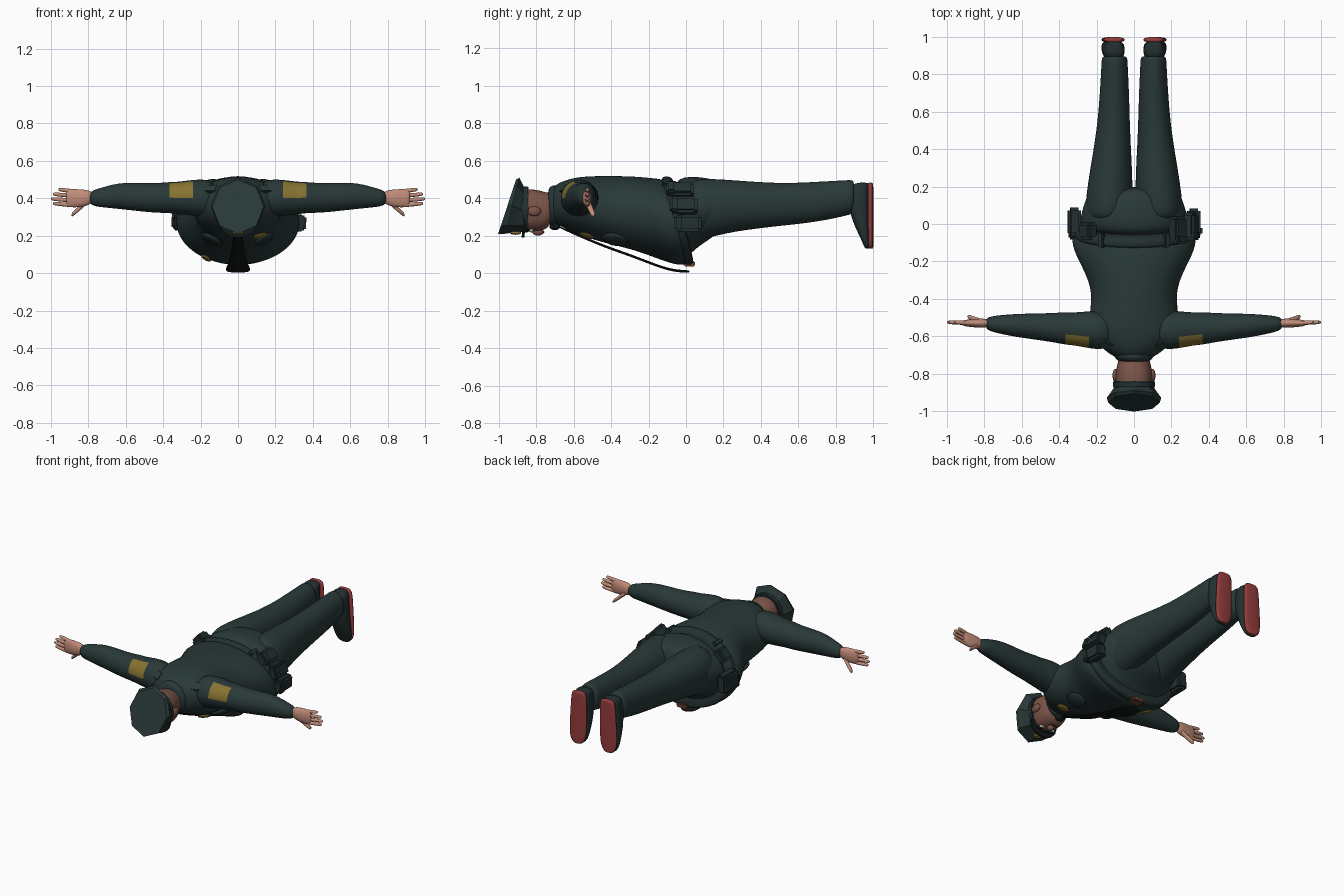
import bpy, bmesh, math
from mathutils import Vector

if "Cube" in bpy.data.objects:
    bpy.data.objects.remove(bpy.data.objects["Cube"], do_unlink=True)


def material(name, *colour):
    mat = bpy.data.materials.new(name)
    mat.use_nodes = True
    mat.diffuse_color = (*colour, 1)
    shader = mat.node_tree.nodes["Principled BSDF"]
    shader.inputs["Base Color"].default_value = (*colour, 1)
    shader.inputs["Roughness"].default_value = 0.8
    return mat


UNIFORM = material("dark green cloth", .022, .04, .04)
LEATHER = material("dark green leather", .017, .03, .03)
BLACK = material("black cloth", .007, .01, .01)
FACE = material("brown skin", .2, .09, .065)
HAND = material("light skin", .53, .26, .19)
GOLD = material("gold patch", .24, .17, .03)
RED = material("red sole", .3, .045, .045)
BROWN = material("brown buckle", .15, .05, .03)
WHITE = material("eye white", .6, .6, .55)


def finish(name, bm, mat, angle=None):
    """Turn a bmesh into a smooth object, with sharp edges kept above the angle."""
    bmesh.ops.recalc_face_normals(bm, faces=bm.faces)
    mesh = bpy.data.meshes.new(name)
    bm.to_mesh(mesh)
    bm.free()
    mesh.materials.append(mat)
    obj = bpy.data.objects.new(name, mesh)
    bpy.context.collection.objects.link(obj)
    if angle is None:
        mesh.shade_smooth()
    else:
        bpy.ops.object.select_all(action='DESELECT')
        obj.select_set(True)
        bpy.context.view_layer.objects.active = obj
        bpy.ops.object.shade_smooth_by_angle(angle=math.radians(angle))
    return obj


def loft(name, axis, rows, mat, centre=lambda t: 0, slant=lambda t: 0,
         side=1, sides=16, power=2, rounded=True):
    """Skin rounded sections, each given as (station, half width, low, high)."""
    bm = bmesh.new()
    rings = []
    for station, width, low, high in rows:
        middle, half, ring = (low + high) / 2, (high - low) / 2, []
        for i in range(sides):
            turn = math.tau * i / sides
            u, v = (math.copysign(abs(f) ** (2 / power), f)
                    for f in (math.cos(turn), math.sin(turn)))
            across = centre(station) + u * width
            along = station + slant(station) * v * half
            other = middle + v * half
            point = {'x': (along, across, other), 'y': (across, along, other),
                     'z': (across, other, along)}[axis]
            ring.append(bm.verts.new((point[0] * side, *point[1:])))
        rings.append(ring)
    for a, b in zip(rings, rings[1:]):
        for i in range(sides):
            bm.faces.new((a[i - 1], a[i], b[i], b[i - 1]))
    bm.faces.new(rings[0])
    bm.faces.new(rings[-1])
    obj = finish(name, bm, mat, None if rounded else 30)
    if rounded:
        modifier = obj.modifiers.new("smooth", 'SUBSURF')
        modifier.levels = modifier.render_levels = 2
    return obj


def finger(name, start, end, radius, side):
    """Skin a short tapered rod that runs along x."""
    start, end, rows = Vector(start), Vector(end), []
    for part, scale in ((0, 1), (.1, 1), (.5, 1), (.9, .9), (1, .6)):
        x, y, z = start.lerp(end, part)
        rows.append((x, radius * scale, z - radius * scale, z + radius * scale))
    return loft(name, 'x', rows, HAND, side=side, sides=8,
                centre=lambda x: start.y + (end.y - start.y) * (x - start.x) / (end.x - start.x))


def box(name, location, size, mat, rotation=(0, 0, 0)):
    bm = bmesh.new()
    bmesh.ops.create_cube(bm, size=1)
    bmesh.ops.scale(bm, vec=size, verts=bm.verts)
    bmesh.ops.bevel(bm, geom=bm.edges[:], offset=min(size) / 5, segments=2, affect='EDGES')
    obj = finish(name, bm, mat, 35)
    obj.location, obj.rotation_euler = location, rotation
    return obj


def ball(name, location, size, mat, rotation=(0, 0, 0)):
    bm = bmesh.new()
    bmesh.ops.create_uvsphere(bm, u_segments=16, v_segments=10, radius=1)
    bmesh.ops.scale(bm, vec=size, verts=bm.verts)
    obj = finish(name, bm, mat)
    obj.location, obj.rotation_euler = location, rotation
    return obj


# The belt is a tilted oval that also carries the gear
BELT_WIDTH, BELT_HEIGHT, BELT_MIDDLE, BELT_SLANT = .32, .23, .28, -.25


def gear(name, turn, side, size, mat, shift=0):
    """Put a box on the belt at an angle above the hip."""
    rise = BELT_HEIGHT * math.sin(turn)
    location = (side * BELT_WIDTH * math.cos(turn), shift + BELT_SLANT * rise, BELT_MIDDLE + rise)
    return box(name, location, size, mat, (0, -side * turn, 0))


def waist_slant(y):
    return BELT_SLANT * min(1, max(0, (y + .4) / .3))


# Jacket, collar, belt and hips
loft("jacket", 'y', [
    (-.73, .08, .28, .45), (-.67, .17, .25, .49), (-.57, .26, .2, .52), (-.4, .22, .15, .52),
    (-.28, .25, .12, .52), (-.12, .34, .04, .51), (-.05, .33, .04, .5), (-.02, .3, .08, .48)],
    UNIFORM, slant=waist_slant, sides=24)
loft("collar", 'y', [(-.74, .08, .27, .45), (-.72, .1, .25, .47), (-.68, .13, .25, .48)], UNIFORM)
loft("belt", 'y', [(y, BELT_WIDTH + grow, BELT_MIDDLE - BELT_HEIGHT - grow,
                    BELT_MIDDLE + BELT_HEIGHT + grow)
                   for y, grow in ((-.08, -.02), (-.07, .01), (-.02, .01), (-.01, -.02))],
     LEATHER, slant=waist_slant, sides=24)
loft("hips", 'y', [(-.05, .3, .06, .5), (.03, .29, .12, .52), (.11, .27, .17, .51),
                   (.2, .23, .23, .49)],
     UNIFORM, slant=lambda y: min(0, y * 4 - .2) / 2, sides=24)
gear("belt_buckle", -math.pi / 2, 1, (.03, .06, .08), BROWN, shift=-.04)

# Tie that hangs off the belly
loft("tie", 'y', [(y, width, z, z + .014) for y, width, z in
                  ((-.7, .02, .25), (-.45, .03, .14), (-.3, .04, .09), (-.2, .05, .05),
                   (-.09, .07, .01), (-.01, .06, .002), (.02, .01, .002))],
     BLACK, power=3)
ball("tie_knot", (0, -.7, .25), (.03, .03, .02), BLACK)
ball("chest_badge", (.12, -.53, .2), (.04, .04, .01), GOLD, (-.3, -.3, 0))
ball("belt_badge", (-.17, -.08, .08), (.03, .04, .01), GOLD, (-.2, .5, 0))

# Head and face, looking down
loft("head", 'y', [
    (-.66, .07, .29, .41), (-.72, .08, .28, .43), (-.74, .09, .23, .43), (-.8, .1, .22, .45),
    (-.86, .1, .22, .45), (-.89, .09, .23, .44)], FACE, power=2.3)
ball("nose", (0, -.79, .22), (.02, .03, .02), FACE)
ball("mouth", (0, -.76, .22), (.03, .005, .005), BROWN)

# Peaked cap with eight sides
loft("cap", 'y', [(-.84, .11, .22, .46), (-.88, .11, .22, .46), (-.93, .146, .21, .51),
                  (-.955, .138, .21, .5)],
     UNIFORM, slant=lambda y: min(.33, -3 * (y + .84)), sides=8, rounded=False)
loft("cap_band", 'y', [(y, .113, .217, .463) for y in (-.845, -.87)], LEATHER, rounded=False)
loft("cap_visor", 'y', [(y, .1, .19, .35) for y in (-.855, -.87)],
     BLACK, slant=lambda y: .1, rounded=False)
ball("cap_badge", (0, -.91, .215), (.03, .03, .01), GOLD)

for side, label in ((1, "left"), (-1, "right")):
    # Facial features
    ball(label + "_ear", (side * .1, -.81, .33), (.015, .036, .026), FACE)
    ball(label + "_eye", (side * .04, -.825, .228), (.02, .01, .01), WHITE)
    ball(label + "_pupil", (side * .04, -.825, .22), (.007, .007, .004), BLACK)
    ball(label + "_eyebrow", (side * .04, -.845, .23), (.025, .006, .01), BLACK)

    # Pocket and shoulder strap
    ball(label + "_chest_pocket", (side * .14, -.38, .18), (.06, .07, .02), LEATHER,
         (-.2, -side * .5, 0))
    box(label + "_shoulder_strap", (side * .17, -.64, .45), (.12, .05, .02), UNIFORM,
        (.8, 0, side * .3))

    # Sleeve with a shoulder patch
    sleeve = loft(label + "_sleeve", 'x', [
        (.1, .11, .28, .51), (.26, .1, .31, .5), (.31, .09, .31, .49), (.36, .09, .32, .49),
        (.45, .077, .32, .48), (.62, .065, .34, .49), (.72, .05, .35, .46), (.8, .035, .36, .44)],
        UNIFORM, centre=lambda x: .06 * x - .58, side=side)
    sleeve.data.materials.append(GOLD)
    for face in sleeve.data.polygons:
        x, y, z = face.center
        if .26 < abs(x) < .36 and y < -.59 and z > .4:
            face.material_index = 1

    # Hand with four fingers and a thumb
    loft(label + "_palm", 'x', [(.77, .025, .37, .44), (.84, .025, .35, .45), (.9, .018, .35, .45),
                                (.92, .013, .36, .45)],
         HAND, centre=lambda x: -.53, side=side)
    for n in range(4):
        offset = 1.5 - n
        finger(f"{label}_finger_{n + 1}", (.88, -.53, .4 + offset * .025),
               (1 - (offset + .5) ** 2 / 100, -.525, .41 + offset * .025), .012, side)
    finger(label + "_thumb", (.81, -.525, .38), (.89, -.495, .31), .016, side)

    # Trouser leg
    loft(label + "_trouser_leg", 'y', [
        (0, .125, .16, .5), (.1, .13, .18, .51), (.25, .12, .22, .5), (.5, .09, .25, .48),
        (.7, .08, .27, .49), (.88, .07, .31, .5), (.9, .07, .32, .5)],
        UNIFORM, centre=lambda y: max(.104, .14 - y * .06), side=side)

    # Shoe with the toe down, and a sole cut to the same outline
    shoe = [(.485, .04, .91, .98), (.46, .058, .87, .98), (.33, .06, .87, .98),
            (.25, .064, .9, .98), (.17, .06, .94, .98), (.14, .04, .95, .98), (.13, .02, .96, .98)]
    for part, rows, mat in (("_shoe", shoe, LEATHER),
                            ("_sole", [(z, width, .97, 1) for z, width, *depth in shoe], RED)):
        loft(label + part, 'z', rows, mat, centre=lambda z: .12 - z * .03, side=side, power=2.5)

    gear(label + "_belt_loop", 1, side, (.03, .08, .03), UNIFORM, shift=-.04)

# Belt gear
for name, turn in (("radio", .75), ("upper_pouch", .35), ("lower_pouch", -.05)):
    gear(name, turn, 1, (.07, .14, .09), LEATHER, shift=.01)
    gear(name + "_flap", turn, 1, (.09, .05, .08), LEATHER, shift=-.04)
gear("holster", .05, -1, (.07, .15, .12), LEATHER, shift=.015)
gear("holster_grip", -.05, -1, (.06, .05, .08), BLACK, shift=-.06)
gear("rear_pouch", .7, -1, (.07, .09, .09), LEATHER)
